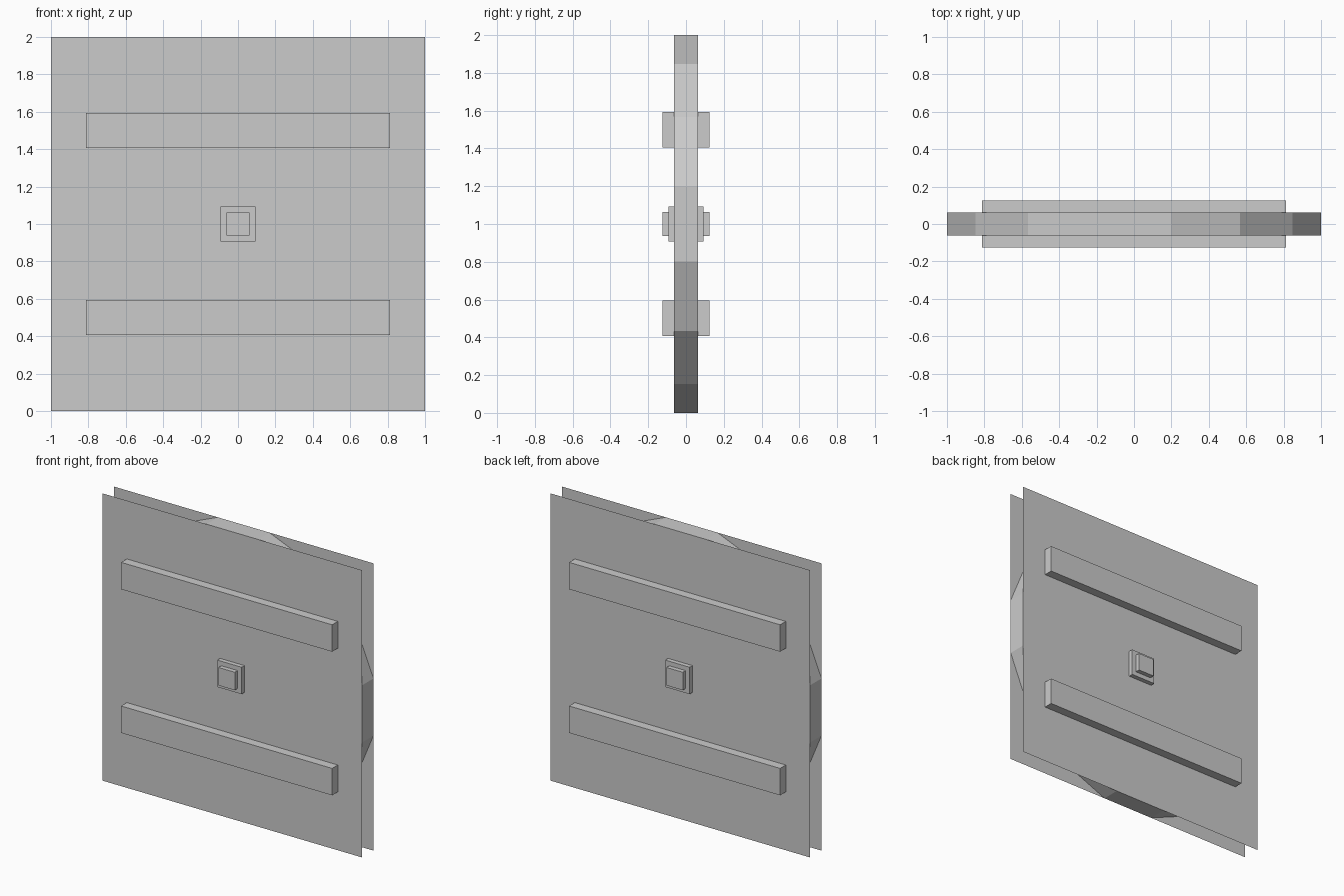
import bpy
import math

if "Cube" in bpy.data.objects:
    bpy.data.objects.remove(bpy.data.objects["Cube"])

U = 1 / 16  # base grid unit of the model


def box(name, half_x, half_y, half_z, z):
    """Box centred on x = y = 0 that passes through the disc to both sides."""
    bpy.ops.mesh.primitive_cube_add(size=2, location=(0, 0, z))
    ob = bpy.context.object
    ob.name = name
    ob.scale = (half_x, half_y, half_z)
    bpy.ops.object.transform_apply(location=False, rotation=False, scale=True)
    return ob


# Sixteen-sided rim, flats pointing up, down and sideways
bpy.ops.mesh.primitive_cylinder_add(
    vertices=16, radius=1 / math.cos(math.pi / 16), depth=2 * U,
    end_fill_type='NOTHING', location=(0, 0, 1),
    rotation=(math.pi / 2, math.pi / 16, 0))
bpy.context.object.name = "rim"

# Square face sheets on the front and back of the rim
for name, side, angle in (("front_sheet", -1, math.pi / 2),
                          ("back_sheet", 1, -math.pi / 2)):
    bpy.ops.mesh.primitive_plane_add(
        size=2, location=(0, side * U, 1), rotation=(angle, 0, 0))
    bpy.context.object.name = name

# Horizontal battens, raised on both faces
box("lower_batten", 13 * U, 2 * U, 1.5 * U, 0.5)
box("upper_batten", 13 * U, 2 * U, 1.5 * U, 1.5)

# Stepped centre boss, raised on both faces
box("boss_base", 1.5 * U, 1.5 * U, 1.5 * U, 1)
box("boss_cap", U, 2 * U, U, 1)
